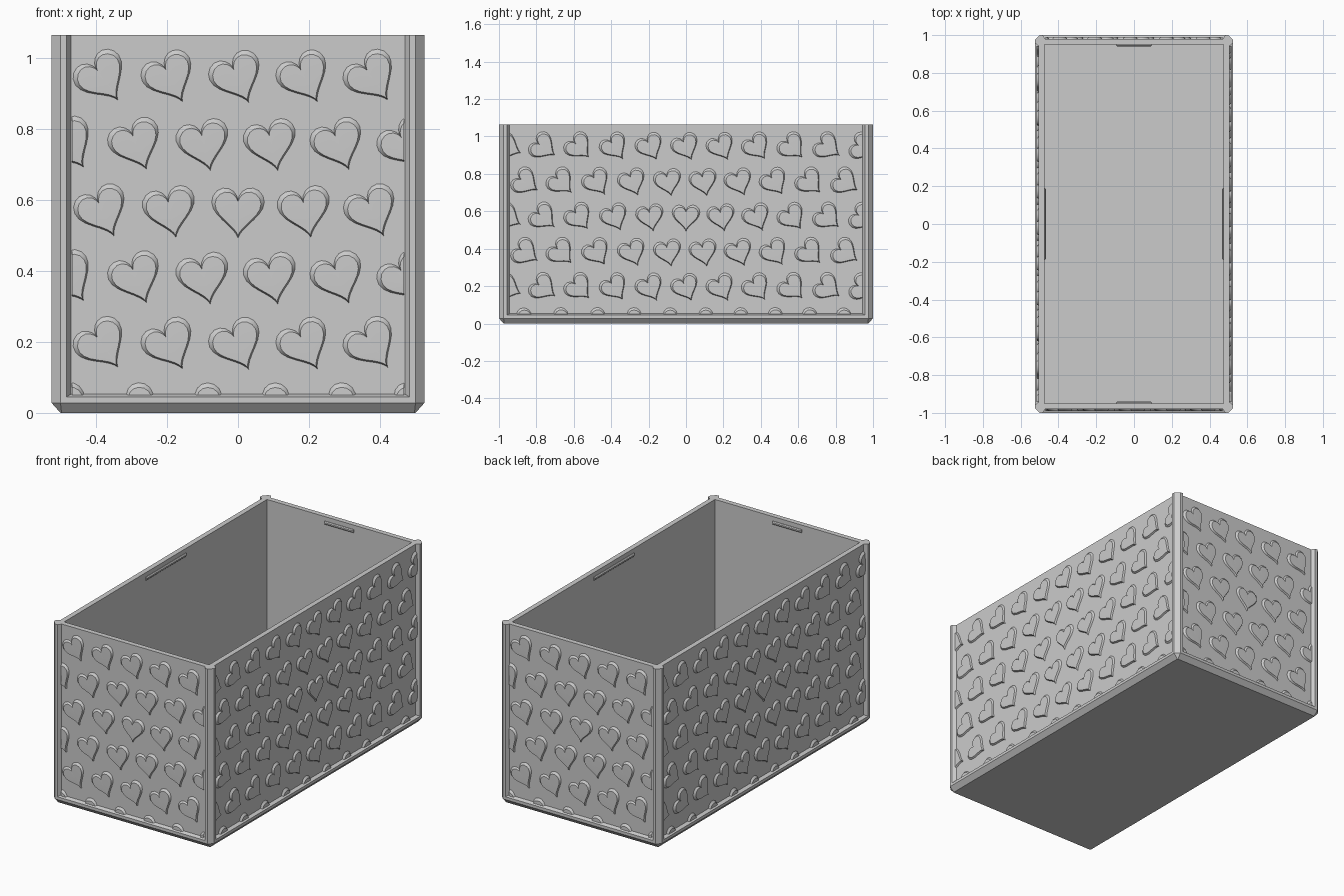
import bpy, bmesh, math
from mathutils import Matrix, Vector

if "Cube" in bpy.data.objects:
    bpy.data.objects.remove(bpy.data.objects["Cube"])

HX, HY, TOP = 0.525, 1.0, 1.065      # half sizes and height
STEP, WALL = 0.02, 0.05              # panel recess and full wall depth
PITCH, MID = 0.19, 0.565             # heart grid spacing and middle row

grey = bpy.data.materials.new("light_grey")
grey.use_nodes = True
grey.diffuse_color = (0.6, 0.6, 0.6, 1)
grey.node_tree.nodes["Principled BSDF"].inputs["Base Color"].default_value = (0.6, 0.6, 0.6, 1)


def finish(name, bm, fix_normals=True):
    if fix_normals:
        bmesh.ops.recalc_face_normals(bm, faces=bm.faces)
    mesh = bpy.data.meshes.new(name)
    bm.to_mesh(mesh)
    bm.free()
    mesh.materials.append(grey)
    obj = bpy.data.objects.new(name, mesh)
    bpy.context.collection.objects.link(obj)
    return obj


def bridge(bm, a, b):
    n = len(a)
    for i in range(n):
        j = (i + 1) % n
        bm.faces.new((a[i], a[j], b[j], b[i]))


def ring(bm, z, inset, cut):
    # Rectangle with cut corners
    x, y = HX - inset, HY - inset
    pts = [(x, y - cut), (x - cut, y), (cut - x, y), (-x, y - cut),
           (-x, cut - y), (cut - x, -y), (x - cut, -y), (x, cut - y)]
    return [bm.verts.new((px, py, z)) for px, py in pts]


# Box shell: chamfered foot, rim, recessed walls and inner cavity in one loft
bm = bmesh.new()
sections = [(0, 0.025, 0.003), (0.028, 0, 0.025), (0.045, 0, 0.025),
            (0.053, STEP, 0.01), (TOP, STEP, 0.01), (TOP, WALL, 0.001), (0.05, WALL, 0.001)]
rings = [ring(bm, *s) for s in sections]
for lower, upper in zip(rings, rings[1:]):
    bridge(bm, lower, upper)
bm.faces.new(rings[0])
bm.faces.new(rings[-1])
finish("box_shell", bm)

# Corner posts
profile = [(0.525, 0.975), (0.5, 1.0), (0.483, 1.0), (0.47, 0.98),
           (0.478, 0.953), (0.505, 0.943), (0.525, 0.957)]
for sx, side in ((1, "left"), (-1, "right")):
    for sy, end in ((-1, "front"), (1, "back")):
        bm = bmesh.new()
        low, high = ([bm.verts.new((sx * x, sy * y, z)) for x, y in profile]
                     for z in (0.03, TOP))
        bridge(bm, low, high)
        bm.faces.new(low)
        bm.faces.new(high)
        finish(f"{end}_{side}_post", bm)


def heart_outline(steps=32):
    pts = []
    for i in range(steps):
        t = -2 * math.pi * i / steps
        x = 16 * math.sin(t) ** 3
        y = 13 * math.cos(t) - 5 * math.cos(2 * t) - 2 * math.cos(3 * t) - math.cos(4 * t)
        pts.append(Vector((x * 0.0047, y * 0.005 + 0.01)))
    return pts


OUTLINE = heart_outline()
CORE = Vector((0, -0.02))


def add_heart(bm, u, z, angle, dist):
    # Raised heart turned about its grid point
    turn = Matrix.Rotation(angle, 2)

    def vert(p, out):
        q = turn @ p
        return bm.verts.new((u + q.x, -dist - out, z + q.y))

    base = [vert(p, -0.001) for p in OUTLINE]
    crest = [vert(CORE + (p - CORE) * 0.86, 0.01) for p in OUTLINE]
    middle = vert(CORE, 0.011)
    bridge(bm, base, crest)
    for i in range(len(crest)):
        bm.faces.new((middle, crest[i], crest[(i + 1) % len(crest)]))


def heart_panel(name, half, dist, spin):
    bm = bmesh.new()
    for row in range(-3, 4):
        shift = 0.5 if row % 2 else 0
        for col in range(-6, 7):
            u, dz = (col + shift) * PITCH, row * PITCH * 0.99
            if abs(u) < half + 0.08:
                add_heart(bm, u, MID + dz, math.radians(65) * math.hypot(u, dz), dist)
    # Trim at the panel border
    for co, no in (((half, 0, 0), (1, 0, 0)), ((-half, 0, 0), (-1, 0, 0)),
                   ((0, 0, TOP), (0, 0, 1)), ((0, 0, 0.05), (0, 0, -1))):
        bmesh.ops.bisect_plane(bm, geom=bm.verts[:] + bm.edges[:] + bm.faces[:],
                               plane_co=co, plane_no=no, clear_outer=True)
    bm.transform(Matrix.Rotation(spin, 4, "Z"))
    obj = finish(name, bm, fix_normals=False)
    bpy.ops.object.select_all(action="DESELECT")
    obj.select_set(True)
    bpy.context.view_layer.objects.active = obj
    bpy.ops.object.shade_smooth_by_angle(angle=math.radians(30))


def lid_catch(name, half, dist, spin):
    # Thin ridge inside the wall, just below the rim
    bm = bmesh.new()
    bmesh.ops.create_cube(bm, size=1, matrix=Matrix.Translation((0, -dist, 1.03))
                          @ Matrix.Diagonal((2 * half, 0.018, 0.018, 1)))
    inner = [e for e in bm.edges if all(v.co.y > -dist for v in e.verts)]
    bmesh.ops.bevel(bm, geom=inner, offset=0.005, segments=1, affect="EDGES")
    bm.transform(Matrix.Rotation(spin, 4, "Z"))
    finish(name, bm)


# Embossed hearts and lid catches on all four walls
for k, side in enumerate(("front", "left", "back", "right")):
    long_side = k % 2
    half, depth = (HY, HX) if long_side else (HX, HY)
    spin = k * math.pi / 2
    heart_panel(f"{side}_hearts", half - 0.057, depth - STEP, spin)
    lid_catch(f"{side}_lid_catch", 0.19 if long_side else 0.095, depth - WALL, spin)
